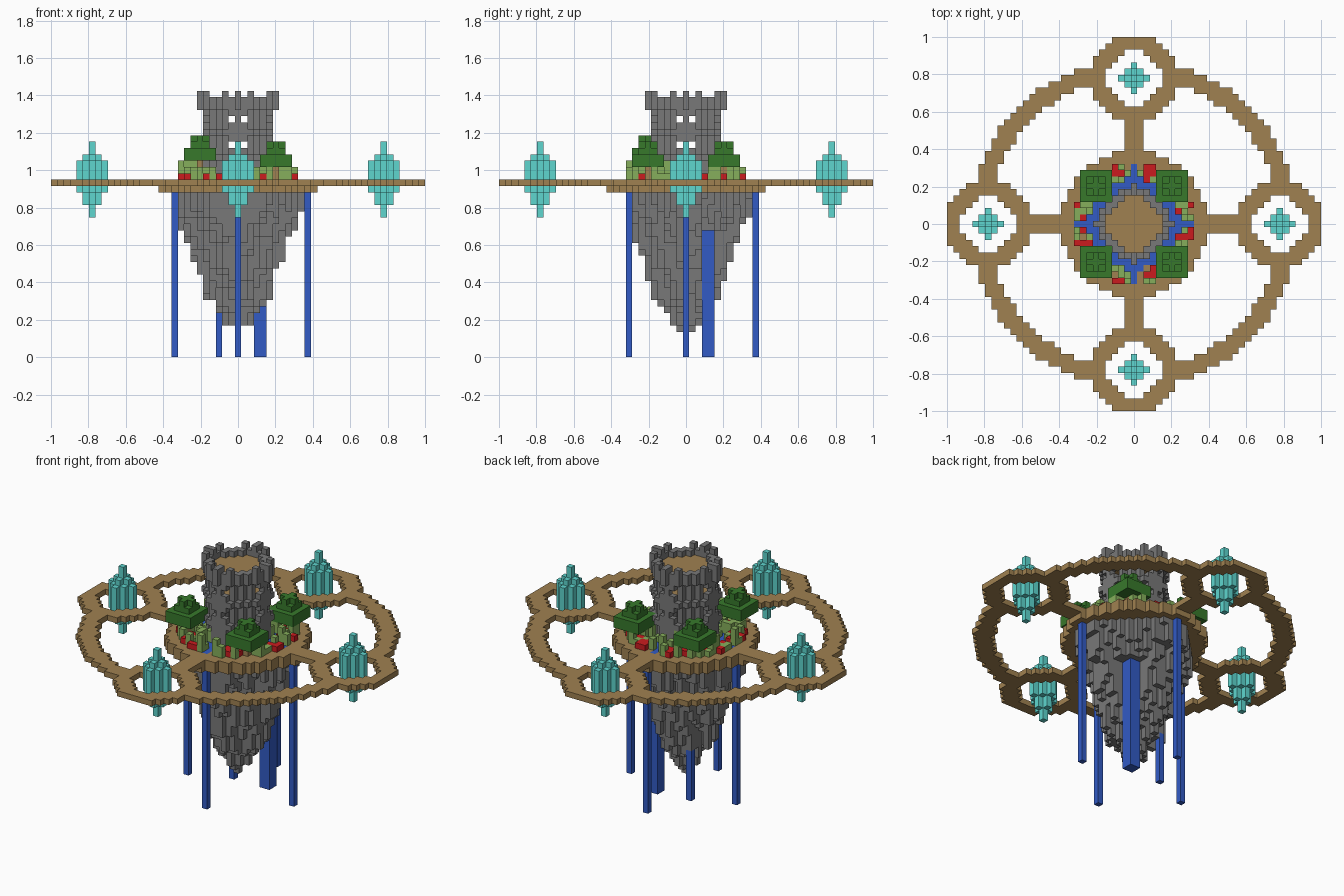
import bpy
import bmesh
import random
from math import hypot
from mathutils import Vector

random.seed(4)
CELL = 2 / 59

cube = bpy.data.objects.get("Cube")
if cube:
    bpy.data.objects.remove(cube)


def material(name, r, g, b):
    color = [(v / 255) ** 2.2 for v in (r, g, b)] + [1]
    mat = bpy.data.materials.new(name)
    mat.use_nodes = True
    mat.diffuse_color = color
    mat.node_tree.nodes["Principled BSDF"].inputs["Base Color"].default_value = color
    return mat


WOOD = material("wood_brown", 158, 128, 82)
STONE = material("stone_grey", 120, 120, 120)
WATER = material("water_blue", 53, 91, 196)
CRYSTAL = material("crystal_teal", 95, 213, 206)
LEAF = material("leaf_dark_green", 58, 120, 47)
GRASS = material("grass_light_green", 133, 173, 92)
FLOWER = material("flower_red", 202, 33, 36)

AXES = [Vector(v) for v in ((1, 0, 0), (0, 1, 0), (0, 0, 1))]


def voxels(name, cells, mat):
    """Build the outer skin of a set of unit cells; z counts up from the ground."""
    bm = bmesh.new()
    corners = {}

    def corner(p):
        key = tuple(round(v * 2) for v in p)
        if key not in corners:
            corners[key] = bm.verts.new(p * CELL)
        return corners[key]

    for cell in cells:
        middle = Vector(cell) + Vector((0, 0, 0.5))
        for i in range(3):
            for sign in (1, -1):
                n = AXES[i] * sign
                if tuple(int(a + b) for a, b in zip(cell, n)) in cells:
                    continue
                u, v = AXES[(i + 1) % 3] / 2, AXES[(i + 2) % 3] / 2 * sign
                c = middle + n / 2
                bm.faces.new([corner(c + a * u + b * v)
                              for a, b in ((-1, -1), (1, -1), (1, 1), (-1, 1))])
    mesh = bpy.data.meshes.new(name)
    bm.to_mesh(mesh)
    bm.free()
    mesh.materials.append(mat)
    obj = bpy.data.objects.new(name, mesh)
    bpy.context.collection.objects.link(obj)
    return obj


def ring(inner, outer, cx=0, cy=0):
    """Grid cells whose distance from the centre lies between two radii."""
    n = int(outer) + 1
    return {(cx + x, cy + y) for x in range(-n, n + 1) for y in range(-n, n + 1)
            if inner <= hypot(x, y) < outer}


def stack(plan, low, high):
    return {(x, y, z) for x, y in plan for z in range(low, high + 1)}


SIDES = {"left": (1, 0), "back": (0, 1), "right": (-1, 0), "front": (0, -1)}

# Walkway: large hoop, four small hoops and spokes
holes = set()
hoops = ring(22.9, 25.9)
spokes = set()
for dx, dy in SIDES.values():
    holes |= ring(0, 4.2, 23 * dx, 23 * dy)
    hoops |= ring(4.2, 6.8, 23 * dx, 23 * dy)
    spokes |= {(dx * k + dy * w, dy * k + dx * w)
               for k in range(11, 18) for w in (-1, 0, 1)}
voxels("walkway", stack((hoops - holes) | spokes, 27, 27), WOOD)

# Garden platform with a pond set into it
garden = ring(5.2, 9.6)
pond = {(x, y) for x, y in garden
        if min(abs(x), abs(y)) <= 3 and 5.8 <= hypot(x, y) < 7.2
        or (x == 0 or y == 0) and hypot(x, y) > 5.8}
disk = ring(0, 11.6)
lip = {(x, y) for x, y in spokes if max(abs(x), abs(y)) <= 12}
voxels("platform", stack(disk - pond, 27, 27) | stack(disk | lip, 26, 26), WOOD)
voxels("pond", stack(pond, 27, 27), WATER)

# Hanging rock: columns get longer towards the middle
LOWEST = [3, 4, 5, 7, 8, 9, 12, 15, 18, 20, 22, 23]
rock = set()
for x, y in sorted(ring(0, 10.5)):
    r = max(hypot(x, y), 0.85 * (abs(x) + abs(y)))
    if r > 10.5 or x < -9 or y < -8:
        continue
    bottom = LOWEST[int(r)] + (r % 1) * (LOWEST[int(r) + 1] - LOWEST[int(r)])
    bottom = round(bottom + random.choice((0, 0, 1, 2, 4)) * (r > 0))
    if x >= 3 and y >= 3:
        bottom = max(bottom, 20)
    rock |= stack({(x, y)}, min(bottom, 25), 25)
voxels("hanging_rock", rock, STONE)

# Waterfalls
falls = {"left": {(11, 0)}, "right": {(-10, 0)}, "front": {(0, -9)},
         "back": {(0, 11)}, "inner": {(-3, 3)},
         "wide": {(3, 3), (3, 4), (4, 3), (4, 4)}}
tops = {"inner": 8, "wide": 19}
for name, plan in falls.items():
    voxels(name + "_waterfall", stack(plan, 0, tops.get(name, 25)) - rock, WATER)

# Tower: eight-sided hollow wall with ledges, windows, battlements and floors
wall = {(x, y) for x, y in ring(4.2, 5.2) if abs(x) + abs(y) <= 6}
ledge = {(x, y) for x, y in ring(4.9, 5.5) if abs(x) + abs(y) == 7}
windows = {(x * s, y * s, z) for x, y in ((1, 5), (-1, 5), (5, 1), (5, -1))
           for s in (1, -1) for z in (33, 37)}
brackets = {(6 * dx, 6 * dy) for dx, dy in SIDES.values()}
merlons = brackets | {(x, y) for x, y in wall | ledge
                      if max(abs(x), abs(y)) == 5 and min(abs(x), abs(y)) in (0, 2)}
tower = stack(wall, 28, 40) - windows
for level in (31, 35, 39, 40):
    tower |= stack(ledge, level, level)
tower |= stack(brackets, 39, 40) | stack(merlons, 41, 41)
voxels("tower", tower, STONE)
voxels("tower_roof", stack(ring(0, 4.2), 39, 39), WOOD)
voxels("tower_floor", stack(ring(0, 4.2), 35, 35), WOOD)

# Four trees, one taller than the rest
for sx in (-1, 1):
    for sy in (-1, 1):
        cx, cy = 6 * sx, 6 * sy
        base = 31 if sx < 0 and sy < 0 else 30
        square = {(cx + i, cy + j) for i in range(-2, 3) for j in range(-2, 3)}
        crown = stack(square, base, base + 1)
        crown |= stack(ring(0, 1.5, cx, cy), base + 2, base + 2)
        crown |= stack(ring(0, 1.1, cx, cy), base + 3, base + 3)
        label = ("front" if sy < 0 else "back") + ("_right" if sx < 0 else "_left")
        voxels(label + "_tree_crown", crown, LEAF)
        voxels(label + "_tree_trunk", stack({(cx, cy)}, 28, base - 1), WOOD)

# Tall grass and low flowers around the pond
grass, flowers = set(), set()
for x, y in sorted(garden - pond):
    if abs(x) == 6 and abs(y) == 6:
        continue
    pick = random.random()
    if hypot(x, y) > 7.2 and pick < 0.35:
        flowers.add((x, y, 28))
    elif pick < 0.9:
        heights = (0, 1, 1) if min(abs(x), abs(y)) > 3 else (0, 0, 1, 2)
        grass |= stack({(x, y)}, 28, 28 + random.choice(heights))
voxels("grass", grass, GRASS)
voxels("flowers", flowers, FLOWER)

# Floating crystals inside the small hoops
SPANS = [(22, 33), (24, 31), (26, 30)]
for name, (dx, dy) in SIDES.items():
    shard = set()
    for x, y in ring(0, 2.1):
        if abs(x) + abs(y) <= 2:
            shard |= stack({(x + 23 * dx, y + 23 * dy)}, *SPANS[abs(x) + abs(y)])
    voxels(name + "_crystal", shard, CRYSTAL)
